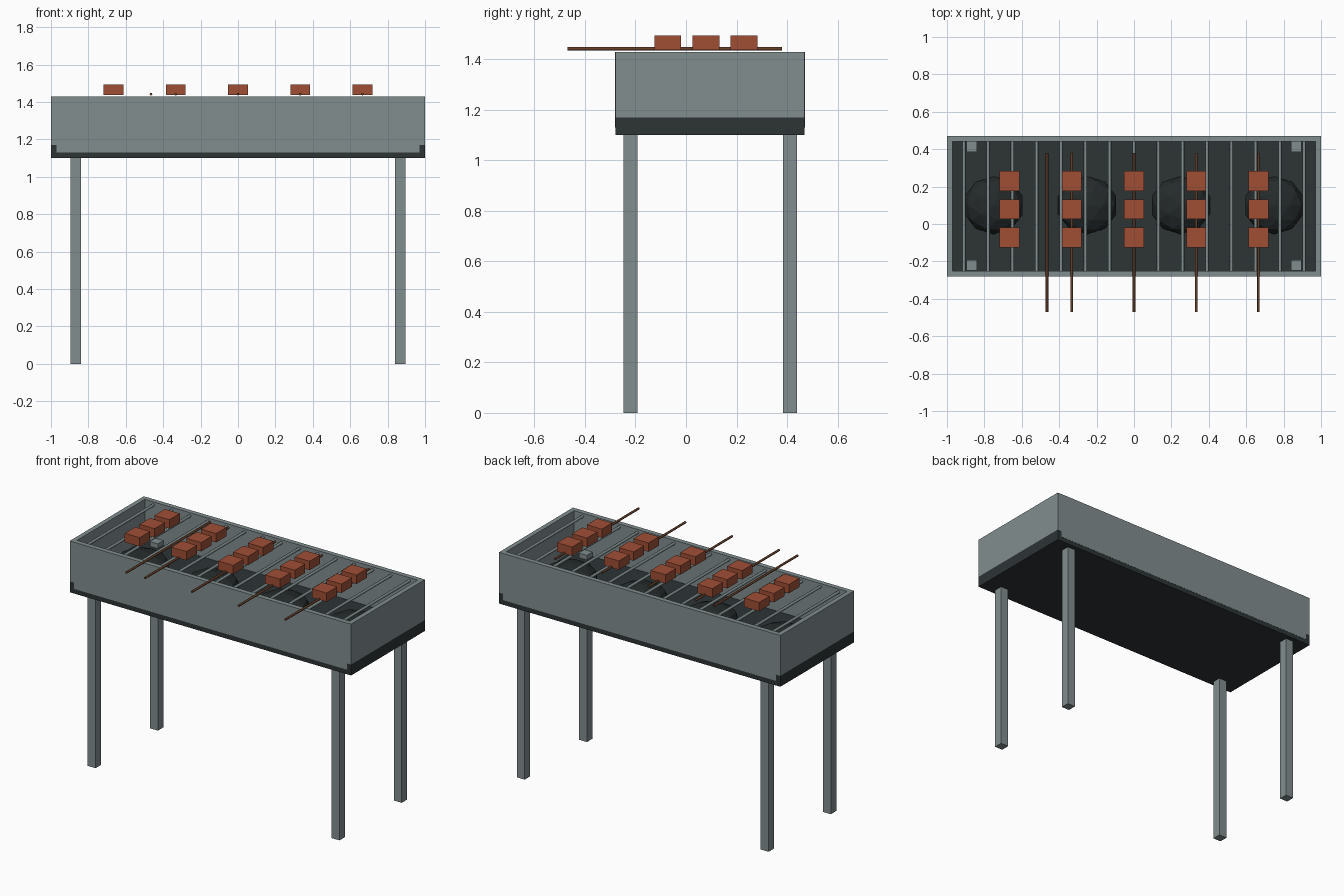
import bpy
import math

if "Cube" in bpy.data.objects:
    bpy.data.objects.remove(bpy.data.objects["Cube"])


def material(name, rgb):
    m = bpy.data.materials.new(name)
    m.diffuse_color = (*rgb, 1)
    m.use_nodes = True
    m.node_tree.nodes["Principled BSDF"].inputs["Base Color"].default_value = m.diffuse_color
    return m


STEEL = material("grey steel", (0.22, 0.27, 0.275))
IRON = material("dark iron", (0.026, 0.034, 0.036))
COAL = material("charcoal", (0.018, 0.023, 0.023))
MEAT = material("grilled meat", (0.35, 0.078, 0.036))
WOOD = material("brown wood", (0.13, 0.05, 0.022))


def finish(name, mat):
    ob = bpy.context.object
    ob.name = name
    ob.data.materials.append(mat)
    return ob


def box(name, mat, x, y, z):
    """Box from (min, max) ranges on each axis."""
    bpy.ops.mesh.primitive_cube_add(
        size=1, location=[(a + b) / 2 for a, b in (x, y, z)])
    ob = finish(name, mat)
    ob.scale = [b - a for a, b in (x, y, z)]
    bpy.ops.object.transform_apply(location=False, rotation=False, scale=True)
    return ob


def rod(name, mat, x, z, y0, y1, radius):
    """Thin round rod running front to back."""
    bpy.ops.mesh.primitive_cylinder_add(
        vertices=8, radius=radius, depth=y1 - y0,
        location=(x, (y0 + y1) / 2, z), rotation=(math.pi / 2, 0, 0))
    finish(name, mat)
    bpy.ops.object.shade_smooth_by_angle(angle=math.radians(50))


FRONT, BACK = -0.28, 0.47
WALL = 0.03

# Fire tray and its four walls
box("tray_floor", IRON, (-1, 1), (FRONT, BACK), (1.10, 1.17))
box("front_wall", STEEL, (-0.97, 0.97), (FRONT - 0.001, FRONT + WALL), (1.13, 1.43))
box("back_wall", STEEL, (-0.97, 0.97), (BACK - WALL, BACK + 0.001), (1.13, 1.43))
for s in (-1, 1):
    x = sorted((s * 0.97, s))
    box("end_wall", STEEL, x, (FRONT, BACK), (1.17, 1.43))

    # Legs, with tops poking through the tray floor
    for y in (-0.22, 0.412):
        lx = s * 0.867
        box("leg", STEEL, (lx - 0.028, lx + 0.028), (y - 0.028, y + 0.028), (0, 1.20))

# Coal mounds
for i in range(4):
    bpy.ops.mesh.primitive_ico_sphere_add(
        subdivisions=2, radius=1, location=(-0.75 + 0.5 * i, 0.10, 1.20))
    mound = finish("coal_mound", COAL)
    mound.scale = (0.163, 0.155, 0.09)

# Grate bars
for i in range(15):
    rod("grate_bar", STEEL, -0.91 + 0.13 * i, 1.41, FRONT + WALL, BACK - WALL, 0.009)

# Skewers, one of them lying loose beside its meat
for x in (-0.465, -0.333, 0, 0.333, 0.665):
    rod("skewer", WOOD, x, 1.442, -0.47, 0.38, 0.007)

# Meat cubes, three in each row
for i in range(5):
    x = -0.665 + 0.3325 * i
    for y in (-0.072, 0.079, 0.23):
        box("meat_cube", MEAT, (x - 0.053, x + 0.053), (y - 0.053, y + 0.053), (1.438, 1.495))
